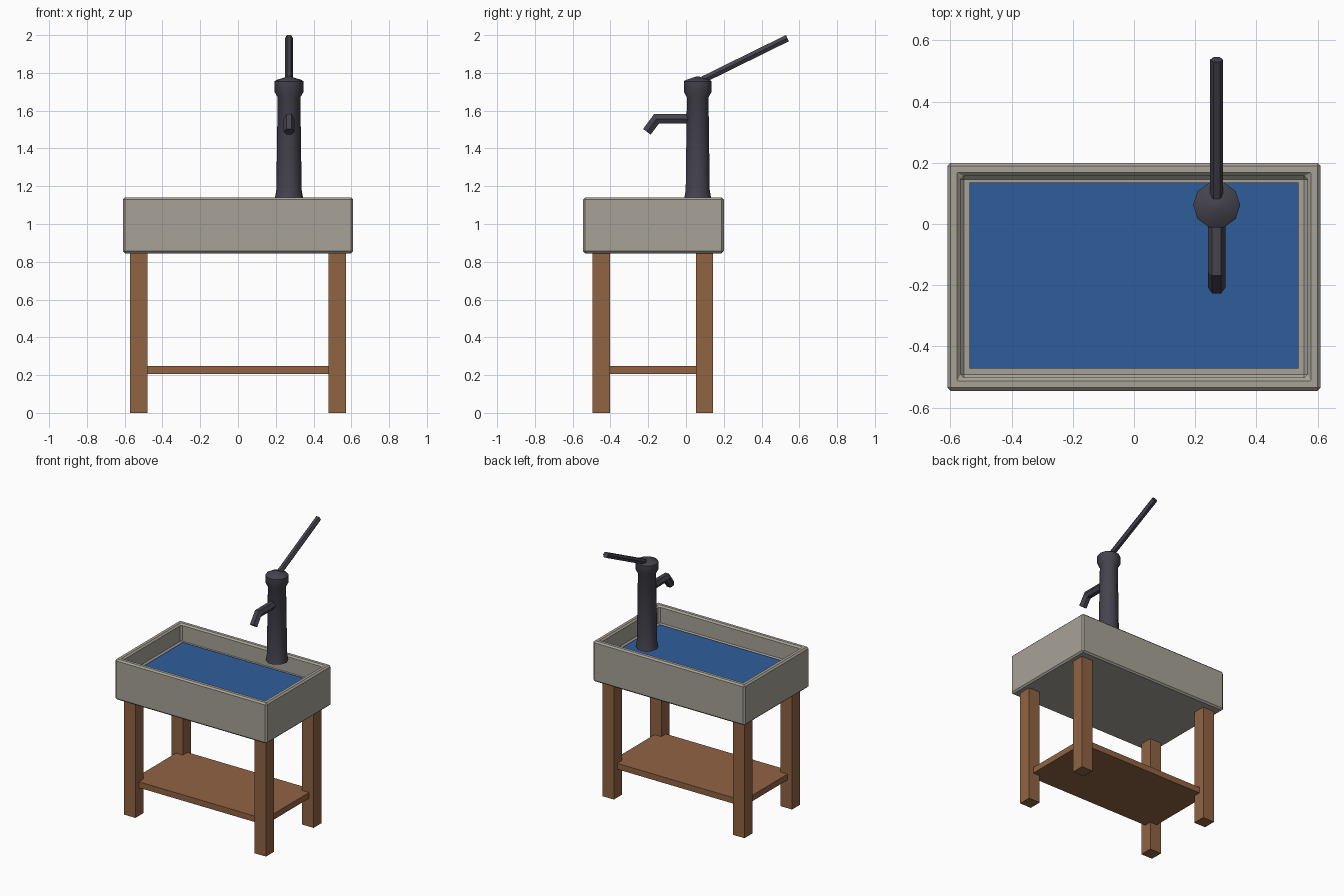
import bpy, bmesh, math
from mathutils import Vector

if "Cube" in bpy.data.objects:
    bpy.data.objects.remove(bpy.data.objects["Cube"])


def material(name, rgb):
    m = bpy.data.materials.new(name)
    m.diffuse_color = (*rgb, 1)
    m.use_nodes = True
    m.node_tree.nodes["Principled BSDF"].inputs["Base Color"].default_value = m.diffuse_color
    return m


STONE = material("grey_stone", (0.39, 0.365, 0.31))
WOOD = material("brown_wood", (0.28, 0.125, 0.055))
IRON = material("dark_iron", (0.06, 0.056, 0.075))
WATER = material("blue_water", (0.028, 0.11, 0.33))


def finish(name, bm, mat):
    bmesh.ops.recalc_face_normals(bm, faces=bm.faces)
    me = bpy.data.meshes.new(name)
    bm.to_mesh(me)
    bm.free()
    me.materials.append(mat)
    ob = bpy.data.objects.new(name, me)
    bpy.context.collection.objects.link(ob)
    return ob


def box_bm(lo, hi):
    bm = bmesh.new()
    bmesh.ops.create_cube(bm, size=1)
    for v in bm.verts:
        v.co = [(a + b) / 2 + c * (b - a) for a, b, c in zip(lo, hi, v.co)]
    return bm


def box(name, lo, hi, mat):
    return finish(name, box_bm(lo, hi), mat)


def bridge(bm, rings):
    n = len(rings[0])
    for a, b in zip(rings, rings[1:]):
        for i in range(n):
            j = (i + 1) % n
            bm.faces.new((a[i], a[j], b[j], b[i]))
    bm.faces.new(rings[0][::-1])
    bm.faces.new(rings[-1])


def tube(name, path, r, mat, x=0.27, sides=6):
    """Mitred polygonal tube along (y, z) points at constant x."""
    bm = bmesh.new()
    pts = [Vector(p) for p in path]
    rings = []
    for i, p in enumerate(pts):
        d0 = (p - pts[i - 1]).normalized() if i else (pts[1] - p).normalized()
        d1 = (pts[i + 1] - p).normalized() if i < len(pts) - 1 else d0
        t = (d0 + d1).normalized()
        n = Vector((-t.y, t.x)) / t.dot(d0)
        ring = []
        for k in range(sides):
            a = 2 * math.pi * k / sides
            q = p + n * (r * math.sin(a))
            ring.append(bm.verts.new((x + r * math.cos(a), q.x, q.y)))
        rings.append(ring)
    bridge(bm, rings)
    return finish(name, bm, mat)


# Legs
for side, x in (("left", -0.525), ("right", 0.525)):
    for end, y in (("front", -0.448), ("back", 0.098)):
        box(f"{end}_{side}_leg", (x - 0.046, y - 0.046, 0), (x + 0.046, y + 0.046, 0.86), WOOD)

# Shelf
box("shelf", (-0.535, -0.455, 0.205), (0.535, 0.105, 0.248), WOOD)

# Basin: hollowed box with chamfered edges
bm = box_bm((-0.61, -0.545, 0.845), (0.61, 0.2, 1.14))
top = max(bm.faces, key=lambda f: f.calc_center_median().z)
bmesh.ops.inset_individual(bm, faces=[top], thickness=0.061)
floor = bmesh.ops.extrude_discrete_faces(bm, faces=[top])["faces"][0]
bmesh.ops.translate(bm, verts=floor.verts, vec=(0, 0, -0.135))
basin = finish("basin", bm, STONE)
bevel = basin.modifiers.new("chamfer", "BEVEL")
bevel.width = 0.011
bevel.segments = 1

# Water
box("water", (-0.538, -0.472, 0.99), (0.538, 0.136, 1.02), WATER)

# Pump body: ten-sided turned profile (radius, height)
bm = bmesh.new()
rings = []
for r, z in [(0.075, 1.135), (0.067, 1.18), (0.06, 1.67), (0.077, 1.70),
             (0.077, 1.755), (0.068, 1.762), (0.012, 1.78)]:
    rings.append([bm.verts.new((0.27 + r * math.cos(math.tau * i / 10),
                                0.062 + r * math.sin(math.tau * i / 10), z)) for i in range(10)])
bridge(bm, rings)
pump = finish("pump_body", bm, IRON)
bpy.context.view_layer.objects.active = pump
pump.select_set(True)
bpy.ops.object.shade_smooth_by_angle(angle=math.radians(40))

# Spout and handle
tube("spout", [(0.04, 1.557), (-0.156, 1.557), (-0.207, 1.488)], 0.029, IRON)
tube("handle", [(0.09, 1.764), (0.537, 1.984)], 0.021, IRON)
